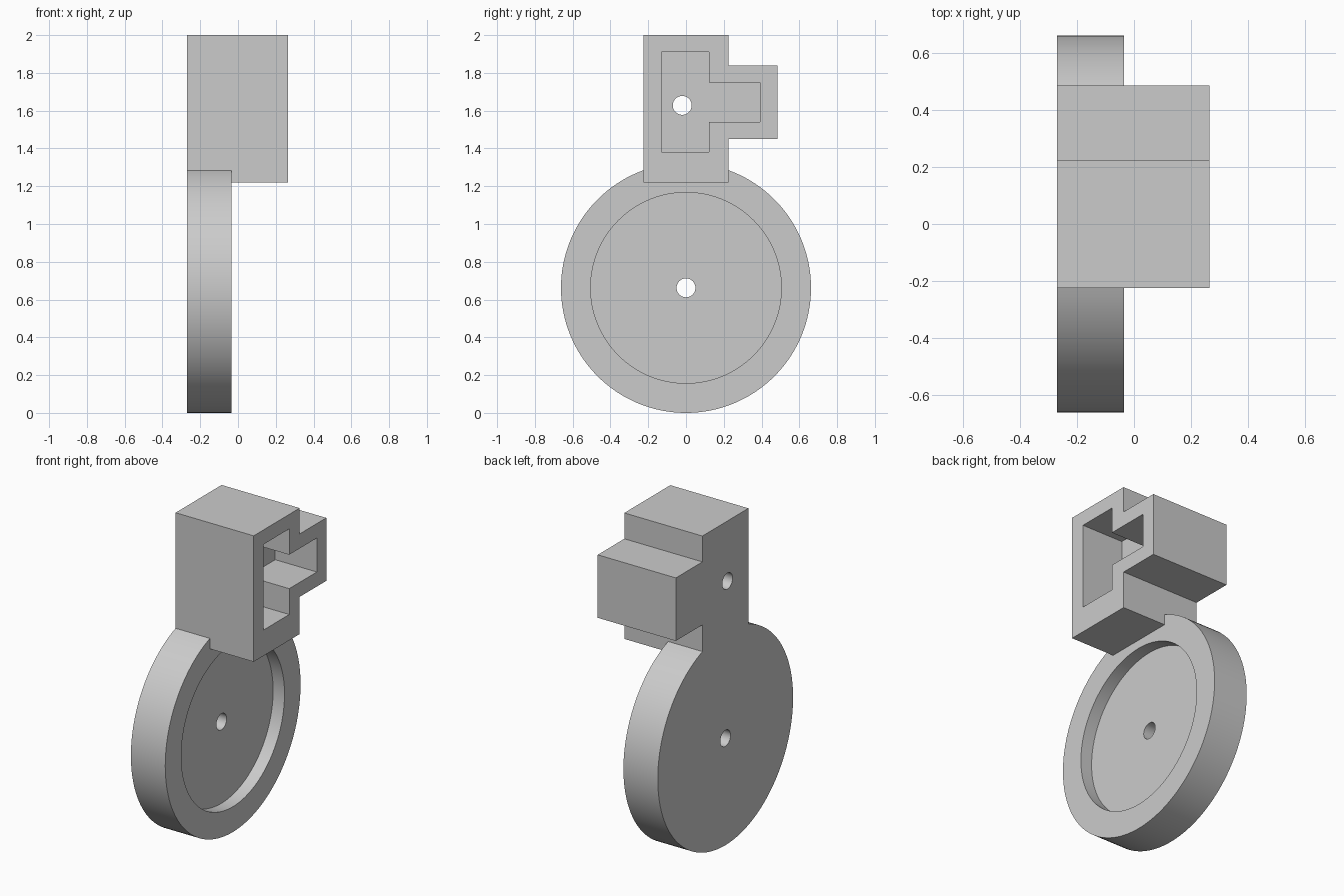
import bpy
import bmesh
import math

if "Cube" in bpy.data.objects:
    bpy.data.objects.remove(bpy.data.objects["Cube"])

# Single matte grey
grey = bpy.data.materials.new("plain_grey")
grey.use_nodes = True
colour = (0.6, 0.6, 0.6, 1)
grey.diffuse_color = colour
grey.node_tree.nodes["Principled BSDF"].inputs["Base Color"].default_value = colour


def prism(name, profile, x0, x1):
    """Extrude a (y, z) profile along x."""
    bm = bmesh.new()
    face = bm.faces.new([bm.verts.new((x0, y, z)) for y, z in profile])
    moved = bmesh.ops.extrude_face_region(bm, geom=[face])["geom"]
    verts = [v for v in moved if isinstance(v, bmesh.types.BMVert)]
    bmesh.ops.translate(bm, verts=verts, vec=(x1 - x0, 0, 0))
    bmesh.ops.recalc_face_normals(bm, faces=bm.faces)
    mesh = bpy.data.meshes.new(name)
    bm.to_mesh(mesh)
    bm.free()
    mesh.materials.append(grey)
    obj = bpy.data.objects.new(name, mesh)
    bpy.context.collection.objects.link(obj)
    return obj


def circle(y, z, r, n):
    return [(y + r * math.cos(math.tau * i / n), z + r * math.sin(math.tau * i / n))
            for i in range(n)]


def tee(y0, y1, y2, z0, z1, z2, z3):
    """Upright rectangle with an arm reaching back."""
    return [(y0, z0), (y1, z0), (y1, z1), (y2, z1),
            (y2, z2), (y1, z2), (y1, z3), (y0, z3)]


def combine(target, other, operation):
    mod = target.modifiers.new(operation.lower(), 'BOOLEAN')
    mod.operation = operation
    mod.solver = 'EXACT'
    mod.object = other
    bpy.context.view_layer.objects.active = target
    bpy.ops.object.modifier_apply(modifier=mod.name)
    bpy.data.objects.remove(other)


LEFT, RIGHT, DISC = -0.27, 0.265, -0.035
R = 0.662

# Round disc joined to the tee-shaped housing
body = prism("disc_and_housing", circle(0, R, R, 128), LEFT, DISC)
housing = prism("housing", tee(-0.225, 0.225, 0.485, 1.22, 1.45, 1.84, 2.0), LEFT, RIGHT)
combine(body, housing, 'UNION')

# Shallow round recess, housing cavity and the two pin holes
cutters = [
    prism("disc_recess", circle(0, R, 0.505, 128), -0.113, 0.1),
    prism("housing_cavity", tee(-0.13, 0.123, 0.393, 1.38, 1.54, 1.75, 1.91), -0.02, 0.4),
    prism("disc_hole", circle(0, R, 0.05, 48), -0.4, 0.1),
    prism("housing_hole", circle(-0.02, 1.628, 0.05, 48), -0.4, 0.1),
]
for cutter in cutters:
    combine(body, cutter, 'DIFFERENCE')

# Smooth curved walls, crisp edges
bpy.ops.object.select_all(action='DESELECT')
body.select_set(True)
bpy.context.view_layer.objects.active = body
bpy.ops.object.shade_smooth_by_angle(angle=math.radians(30))
